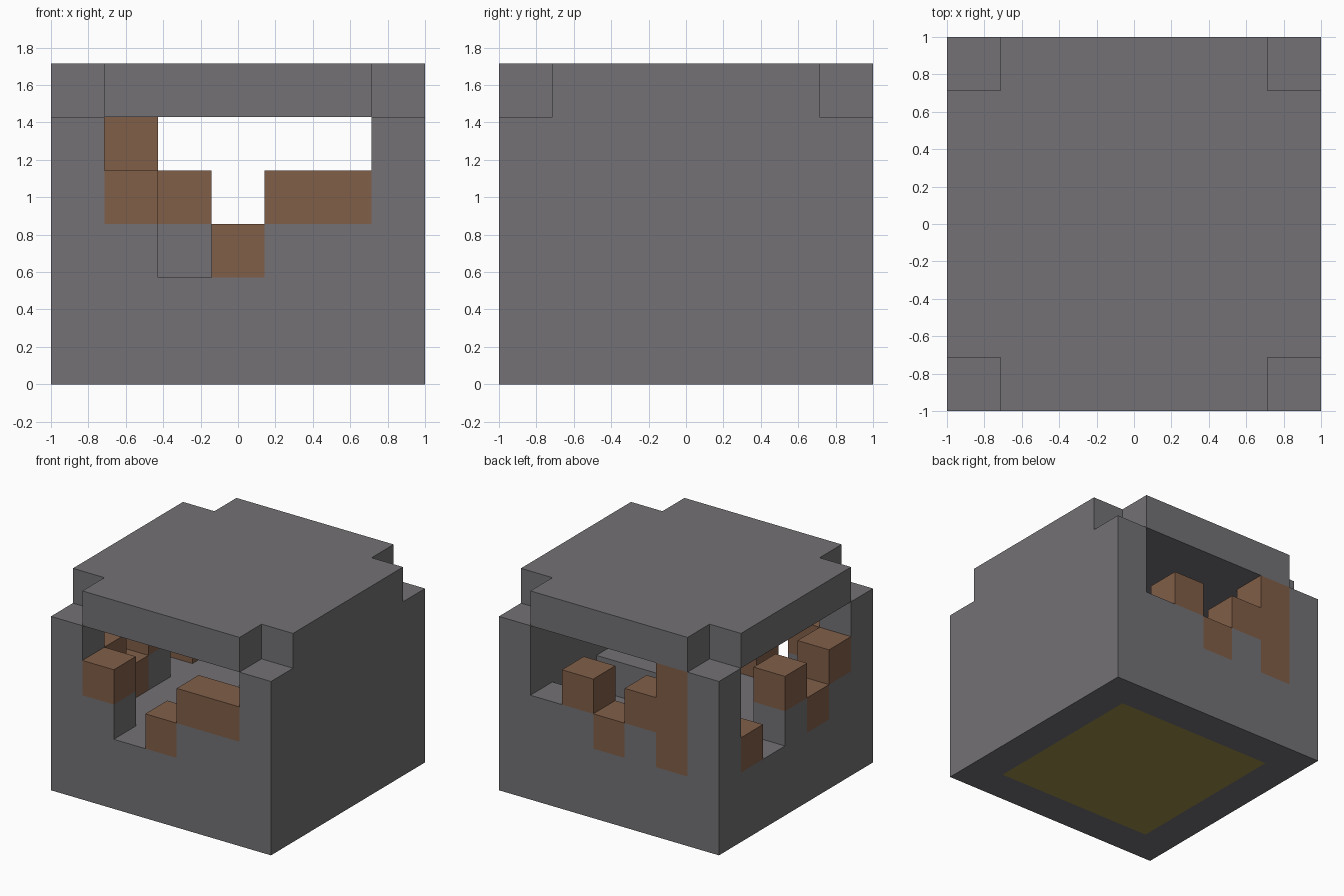
import bpy, bmesh

if "Cube" in bpy.data.objects:
    bpy.data.objects.remove(bpy.data.objects["Cube"], do_unlink=True)

N = 7                 # cells along each side
CELL = 2 / N
ROOF = 5              # roof layer
FLOOR = 2             # layers below this are solid


def material(name, rgb):
    mat = bpy.data.materials.new(name)
    mat.use_nodes = True
    color = (*rgb, 1)
    mat.diffuse_color = color
    bsdf = mat.node_tree.nodes["Principled BSDF"]
    bsdf.inputs["Base Color"].default_value = color
    bsdf.inputs["Roughness"].default_value = 0.9
    return mat


stone = material("stone grey", (0.172, 0.166, 0.176))
wood = material("wood brown", (0.22, 0.113, 0.065))
olive = material("olive", (0.34, 0.28, 0.065))


def box(x, y, z):
    return {(i, j, k) for i in range(*x) for j in range(*y) for k in range(*z)}


# Window patterns, top layer first: S stone, W wood, . open
FRONT = ["S.....S", "SW..WWS", "SS.WSSS"]
BACK = ["SW...." + "S", "SWW.W.S", "SWSWSSS"]
LEFT = ["S.....S", "SW.W..S", "SSWS.WS"]

walls, blocks = set(), set()


def wall(pattern, place):
    for row, line in enumerate(pattern):
        for i, kind in enumerate(line):
            cell = place(i) + (ROOF - 1 - row,)
            if kind == "S":
                walls.add(cell)
            elif kind == "W":
                blocks.add(cell)


wall(FRONT, lambda i: (i, 0))
wall(BACK, lambda i: (i, N - 1))
wall(LEFT, lambda i: (0, i))
walls |= box((N - 1, N), (0, N), (FLOOR, ROOF))

# Solid base with a panel let into the underside
panel = box((1, N - 1), (1, N - 1), (0, 1))
base = box((0, N), (0, N), (0, FLOOR)) - panel

# Low ledge inside against the closed wall
ledge = box((4, 6), (1, 4), (FLOOR, FLOOR + 1))

# Roof slab with the four corners cut out
corners = {(i, j, ROOF) for i in (0, N - 1) for j in (0, N - 1)}
roof = box((0, N), (0, N), (ROOF, ROOF + 1)) - corners

solid = walls | blocks | panel | base | ledge | roof


def build(name, cells, mat):
    """Outer faces of a set of cells, with flat areas merged."""
    bm = bmesh.new()
    for cell in sorted(cells):
        for axis in range(3):
            for side in (0, 1):
                near = list(cell)
                near[axis] += 2 * side - 1
                if tuple(near) in solid:
                    continue
                u, v = (axis + 1) % 3, (axis + 2) % 3
                verts = []
                for a, b in ((0, 0), (1, 0), (1, 1), (0, 1)):
                    p = list(cell)
                    p[axis] += side
                    p[u] += a
                    p[v] += b
                    verts.append(bm.verts.new((p[0] * CELL - 1, p[1] * CELL - 1, p[2] * CELL)))
                bm.faces.new(verts if side else verts[::-1])
    bmesh.ops.remove_doubles(bm, verts=bm.verts[:], dist=0.001)
    bmesh.ops.dissolve_limit(bm, angle_limit=0.01, verts=bm.verts[:], edges=bm.edges[:])
    mesh = bpy.data.meshes.new(name)
    bm.to_mesh(mesh)
    bm.free()
    mesh.materials.append(mat)
    obj = bpy.data.objects.new(name, mesh)
    bpy.context.collection.objects.link(obj)


build("stone_base", base, stone)
build("stone_walls", walls, stone)
build("inner_ledge", ledge, stone)
build("roof_slab", roof, stone)
build("wood_blocks", blocks, wood)
build("underside_panel", panel, olive)
